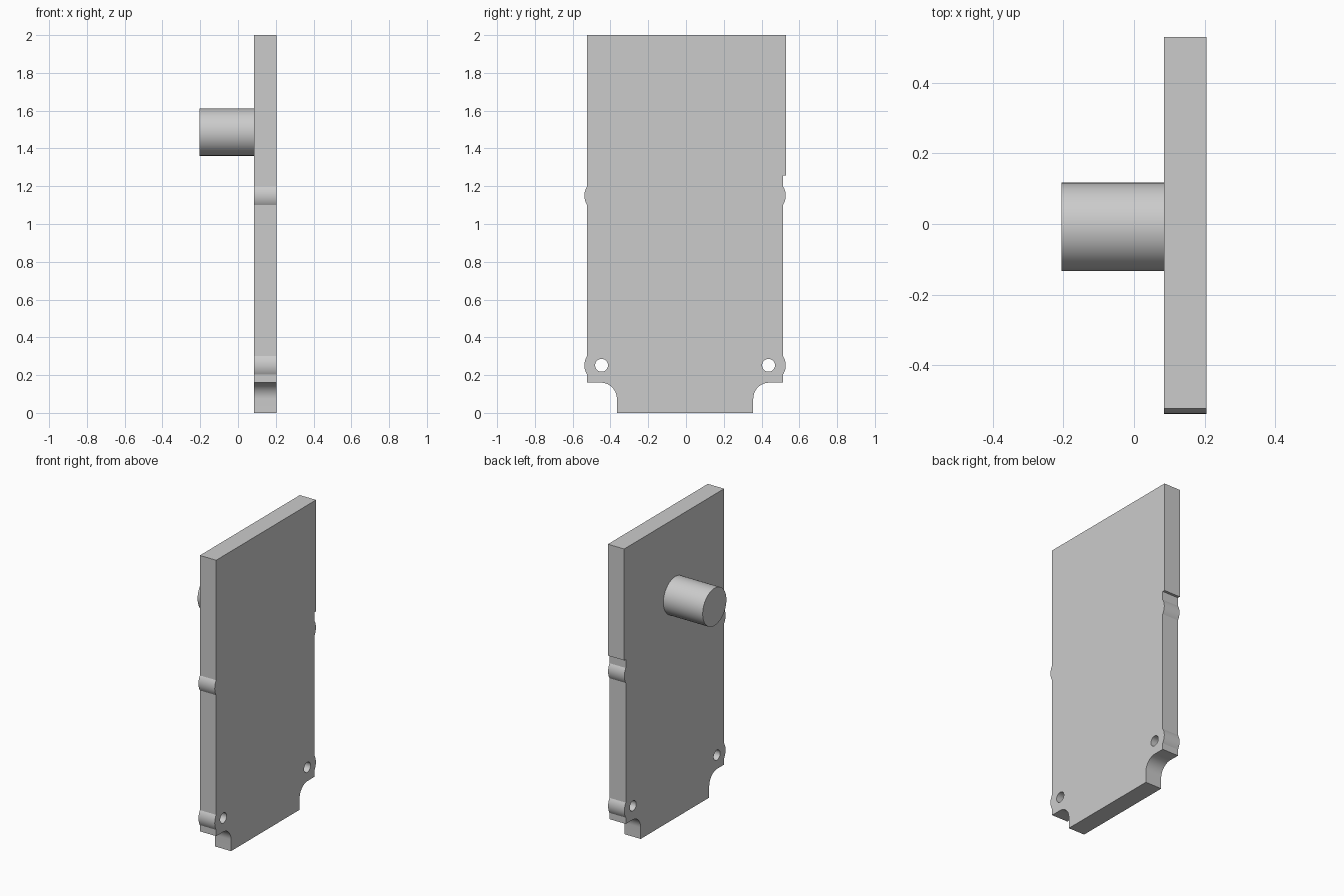
import bpy, bmesh
from math import sin, cos, pi, asin, sqrt
from mathutils import Matrix

if "Cube" in bpy.data.objects:
    bpy.data.objects.remove(bpy.data.objects["Cube"], do_unlink=True)

grey = bpy.data.materials.new("light grey")
grey.use_nodes = True
colour = (0.6, 0.6, 0.6, 1)
grey.diffuse_color = colour
grey.node_tree.nodes["Principled BSDF"].inputs["Base Color"].default_value = colour

MID = -0.005               # middle of the plate across its width
HALF, FOOT, LEDGE = 0.518, 0.361, 0.16
HOLE_Y, HOLE_Z = 0.442, 0.252


def arc(cy, cz, r, a0, a1, n):
    return [(cy + r * cos(a0 + (a1 - a0) * i / n),
             cz + r * sin(a0 + (a1 - a0) * i / n)) for i in range(n + 1)]


def bump(z):
    """Shallow rounded bulge on the side edge, bottom to top."""
    r = 0.091
    rise = 0.015
    a = asin(sqrt(r * r - (r - rise) ** 2) / r)
    return arc(HALF - r + rise, z, r, -a, a, 12)


# One side of the outline, from the foot upward
fillet = arc(FOOT + 0.085, LEDGE - 0.085, 0.085, pi, pi / 2, 14)
side = [(FOOT, 0)] + fillet + [(HALF, LEDGE)] + bump(HOLE_Z) + bump(1.15)
left_side = side + [(HALF + 0.017, 1.26 - 0.003), (HALF + 0.017, 2)]
left_side.insert(-2, (HALF, 1.257))
right_side = side + [(HALF, 2)]
outline = [(MID + y, z) for y, z in left_side]
outline += [(MID - y, z) for y, z in reversed(right_side)]
holes = [arc(MID + s * HOLE_Y, HOLE_Z, 0.034, 0, 2 * pi, 32)[:-1] for s in (1, -1)]

# Plate: filled profile with two screw holes, extruded through its thickness
curve = bpy.data.curves.new("plate_profile", "CURVE")
curve.dimensions = "2D"
curve.fill_mode = "BOTH"
curve.extrude = 0.06
for loop in [outline] + holes:
    spline = curve.splines.new("POLY")
    spline.points.add(len(loop) - 1)
    for point, (y, z) in zip(spline.points, loop):
        point.co = (y, z, 0, 1)
    spline.use_cyclic_u = True
profile = bpy.data.objects.new("plate_profile", curve)
bpy.context.collection.objects.link(profile)
bpy.context.view_layer.update()
mesh = bpy.data.meshes.new_from_object(profile.evaluated_get(bpy.context.evaluated_depsgraph_get()))
bpy.data.objects.remove(profile, do_unlink=True)


def finish(name, bm, mesh):
    bmesh.ops.remove_doubles(bm, verts=bm.verts, dist=0.0002)
    bmesh.ops.recalc_face_normals(bm, faces=bm.faces)
    bm.to_mesh(mesh)
    bm.free()
    mesh.materials.clear()
    mesh.materials.append(grey)
    obj = bpy.data.objects.new(name, mesh)
    bpy.context.collection.objects.link(obj)
    bpy.ops.object.select_all(action="DESELECT")
    obj.select_set(True)
    bpy.context.view_layer.objects.active = obj
    bpy.ops.object.shade_smooth_by_angle(angle=pi / 7)


bm = bmesh.new()
bm.from_mesh(mesh)
stand_up = Matrix(((0, 0, 1, 0.145), (1, 0, 0, 0), (0, 1, 0, 0), (0, 0, 0, 1)))
bm.transform(stand_up)
bmesh.ops.dissolve_limit(bm, angle_limit=0.01, verts=bm.verts, edges=bm.edges)
finish("plate", bm, mesh)

# Round peg standing out from the face
bm = bmesh.new()
bmesh.ops.create_cone(bm, cap_ends=True, segments=64, radius1=0.125, radius2=0.125,
                      depth=0.295,
                      matrix=Matrix.Translation((-0.0575, -0.008, 1.486)) @ Matrix.Rotation(pi / 2, 4, "Y"))
finish("peg", bm, bpy.data.meshes.new("peg"))
